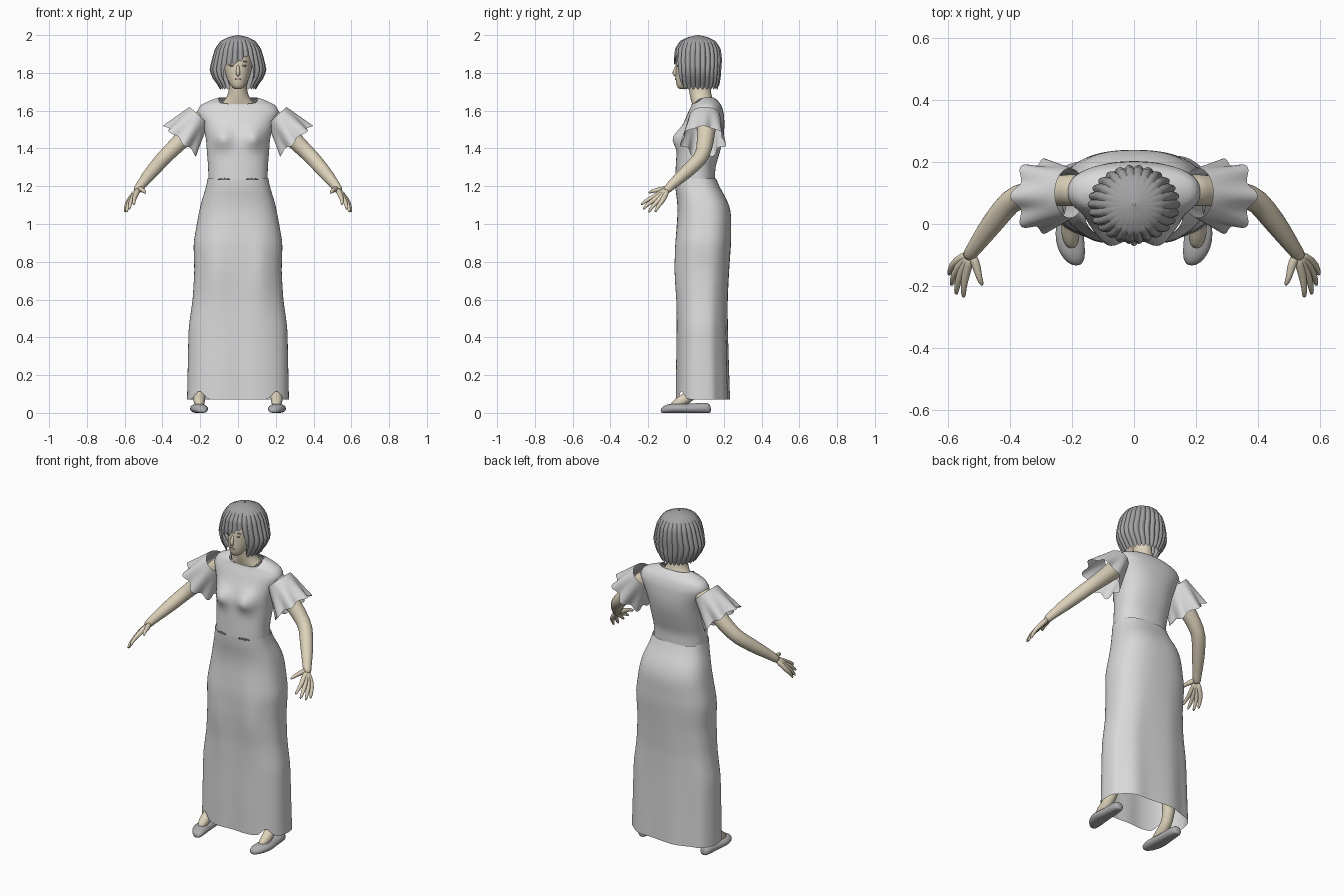
import bpy, bmesh, math
from math import sin, cos, pi, exp
from mathutils import Vector

if "Cube" in bpy.data.objects:
    bpy.data.objects.remove(bpy.data.objects["Cube"])


def material(name, r, g, b):
    m = bpy.data.materials.new(name)
    m.use_nodes = True
    m.diffuse_color = (r, g, b, 1)
    m.node_tree.nodes["Principled BSDF"].inputs["Base Color"].default_value = (r, g, b, 1)
    return m


CLOTH = material("pale cloth", 0.7, 0.7, 0.71)
HAIR = material("grey hair", 0.36, 0.36, 0.37)
SKIN = material("skin", 0.72, 0.64, 0.49)
SHOE = material("grey leather", 0.42, 0.42, 0.43)
TRIM = material("dark trim", 0.2, 0.2, 0.2)
LIP = material("lips", 0.55, 0.4, 0.33)


def loft(name, rings, mat, caps=False, mirror=False, subdiv=1, sharp=None):
    """Skin a list of equal-length closed point rings."""
    bm = bmesh.new()
    rows = [[bm.verts.new(p) for p in ring] for ring in rings]
    n = len(rows[0])
    for a, b in zip(rows, rows[1:]):
        for i in range(n):
            j = (i + 1) % n
            bm.faces.new((a[i], a[j], b[j], b[i]))
    if caps:
        bm.faces.new(rows[0])
        bm.faces.new(rows[-1])
    bmesh.ops.recalc_face_normals(bm, faces=bm.faces)
    mesh = bpy.data.meshes.new(name)
    bm.to_mesh(mesh)
    bm.free()
    mesh.materials.append(mat)
    mesh.shade_smooth()
    if sharp:
        mesh.set_sharp_from_angle(angle=math.radians(sharp))
    ob = bpy.data.objects.new(name, mesh)
    bpy.context.collection.objects.link(ob)
    if mirror:
        ob.modifiers.new("Mirror", "MIRROR")
    if subdiv:
        s = ob.modifiers.new("Smooth", "SUBSURF")
        s.levels = s.render_levels = subdiv
    return ob


def tube(name, path, radii, mat, n=10, mirror=True):
    """Round limb along a path, one radius per point."""
    pts = [Vector(p) for p in path]
    rings = []
    for i, p in enumerate(pts):
        t = (pts[min(i + 1, len(pts) - 1)] - pts[max(i - 1, 0)]).normalized()
        u = t.cross(Vector((0, 1, 0.3))).normalized()
        v = t.cross(u)
        rings.append([p + radii[i] * (u * cos(2 * pi * k / n) + v * sin(2 * pi * k / n))
                      for k in range(n)])
    return loft(name, rings, mat, True, mirror)


def oval(z, rx, y0, y1, dip=0, n=24, k=1.0):
    """Level oval from front y0 to back y1; dip lowers its front."""
    pts = []
    for i in range(n):
        c, s = cos(2 * pi * i / n), sin(2 * pi * i / n)
        pts.append(Vector((math.copysign(abs(c) ** k, c) * rx,
                           (y0 + y1) / 2 + math.copysign(abs(s) ** k, s) * (y1 - y0) / 2,
                           z - dip * max(0, -s))))
    return pts


def lookup(table, z):
    for a, b in zip(table, table[1:]):
        if b[0] <= z <= a[0]:
            f = (a[0] - z) / (a[0] - b[0])
            return [p + (q - p) * f for p, q in zip(a, b)]
    return table[-1]


def bell(x, centre, width):
    return exp(-((x - centre) / width) ** 2)


# Bodice with bust
rings = []
body = [(1.67, .1, .04, .145, .045), (1.658, .14, .03, .165, .02), (1.63, .2, .03, .187, 0),
        (1.59, .22, .01, .2, 0), (1.53, .19, -.015, .205, 0), (1.46, .17, -.04, .2, 0),
        (1.38, .165, -.05, .18, 0), (1.3, .158, -.055, .155, 0), (1.225, .158, -.058, .155, 0)]
steps = [1.67, 1.658, 1.645, 1.63, 1.61] + [1.59 - .0365 * i for i in range(11)]
for z in steps:
    _, rx, y0, y1, dip = lookup(body, z)
    ring = oval(z, rx, y0, y1, dip, 40, .87)
    for p in ring:
        if p.y < .06:
            p.y -= .052 * bell(abs(p.x), .082, .05) * bell(p.z, 1.455, .045)
    rings.append(ring)
loft("bodice", rings, CLOTH)

# Long skirt, open at the hem and arched over each foot
skirt = [(1.24, .161, -.059, .16), (1.19, .17, -.058, .18), (1.12, .195, -.045, .225),
         (1.05, .209, -.045, .24), (.9, .236, -.056, .239), (.75, .231, -.056, .228),
         (.6, .24, -.05, .22), (.45, .262, -.052, .22), (.25, .266, -.056, .225),
         (.07, .27, -.058, .23)]
rings = []
for i in range(25):
    z = 1.24 - 1.17 * i / 24
    _, rx, y0, y1 = lookup(skirt, z)
    ring = oval(z, rx, y0, y1, 0, 64, .8)
    low = max(0, 1 - z / .9)
    for k, p in enumerate(ring):
        if p.y < .05:
            p.y -= .014 * bell(abs(p.x), .12, .06) * bell(z, .75, .2)
            p.y += .012 * bell(p.x, 0, .05) * low
            if z < .1:
                p.z += .05 * bell(abs(p.x), .203, .027)
        else:
            p.y += .006 * low * sin(k * pi / 4)
    rings.append(ring)
loft("skirt", rings, CLOTH)

# Flared ruffle sleeves
axis = Vector((.675, 0, -.74))
side = Vector((.74, 0, .675))
rings = []
for i in range(7):
    t = i / 6
    centre = Vector((.207, .1, 1.575)).lerp(Vector((.303, .09, 1.44)), t)
    ring = []
    for k in range(56):
        a = 2 * pi * k / 56
        wave = cos(7 * a) * t ** 1.5
        r = .066 + .047 * t ** .9 + .013 * wave
        ring.append(centre + side * cos(a) * r + Vector((0, 1, 0)) * sin(a) * (r + .014 * (1 - t))
                    + axis * .008 * wave)
    rings.append(ring)
loft("sleeves", rings, CLOTH, mirror=True)

# Arms and hands
tube("arms", [(.15, .11, 1.58), (.2, .11, 1.55), (.29, .105, 1.45), (.385, .09, 1.36),
              (.42, .05, 1.32), (.475, -.02, 1.255), (.52, -.085, 1.2), (.54, -.11, 1.17)],
     [.05, .055, .047, .04, .04, .035, .024, .023], SKIN, 14)
fingers = {"thumb": ((.507, -.14, 1.18), (.488, -.2, 1.163)),
           "index_finger": ((.545, -.165, 1.145), (.55, -.24, 1.1)),
           "middle_finger": ((.56, -.155, 1.135), (.575, -.23, 1.075)),
           "ring_finger": ((.572, -.14, 1.128), (.59, -.2, 1.058)),
           "little_finger": ((.58, -.12, 1.125), (.598, -.165, 1.06))}
for name, (knuckle, tip) in fingers.items():
    mid = Vector(knuckle).lerp(Vector(tip), .55) + Vector((.004, -.004, .006))
    tube(name + "s", [(.525, -.095, 1.19), knuckle, mid, tip], [.018, .015, .011, .007], SKIN, 8)

# Legs, feet and shoes
tube("legs", [(.1, .08, 1.0), (.14, .07, .55), (.18, .085, .35), (.2, .06, .14),
              (.203, .025, .09), (.207, -.03, .058), (.2, -.08, .03)],
     [.09, .06, .055, .032, .033, .032, .02], SKIN, 14)
rings = []
for y, x, w, h in [(.132, .207, .015, .03), (.122, .207, .03, .05), (.08, .207, .037, .05),
                   (.02, .207, .04, .044), (-.03, .21, .048, .046), (-.08, .203, .046, .046),
                   (-.115, .193, .035, .036), (-.135, .186, .014, .022)]:
    rings.append([Vector((x + w * cos(2 * pi * k / 16), y,
                          max(0, h * (.5 + .6 * sin(2 * pi * k / 16))))) for k in range(16)])
loft("shoes", rings, SHOE, True, True)

# Neck, shoulders and head
loft("neck", [oval(*r) for r in [(1.58, .14, .04, .17), (1.625, .105, .035, .16),
                                 (1.655, .07, .025, .145), (1.69, .05, .018, .132),
                                 (1.74, .046, .01, .13), (1.82, .046, .01, .13)]], SKIN)
loft("head", [oval(*r) for r in [(1.713, .02, -.038, .01), (1.728, .037, -.05, .035),
                                 (1.76, .056, -.056, .09), (1.8, .07, -.056, .14),
                                 (1.85, .08, -.053, .168), (1.9, .082, -.05, .165),
                                 (1.95, .075, -.01, .145), (1.975, .04, .03, .11)]], SKIN, True)
tube("nose", [(0, -.045, 1.845), (0, -.058, 1.815), (0, -.064, 1.796), (0, -.05, 1.782)],
     [.008, .01, .013, .008], SKIN, 8, False)


def plate(name, x, y, z, w, h, mat):
    bpy.ops.mesh.primitive_uv_sphere_add(segments=12, ring_count=8, location=(x, y, z))
    ob = bpy.context.object
    ob.name = name
    ob.scale = (w, .004, h)
    ob.data.materials.append(mat)
    ob.data.shade_smooth()


# Painted face
for s, label in ((1, "left"), (-1, "right")):
    plate(label + "_eye", s * .032, -.044, 1.838, .012, .005, TRIM)
    plate(label + "_eyebrow", s * .034, -.042, 1.86, .015, .0025, HAIR)
plate("lips", 0, -.054, 1.766, .017, .005, LIP)

# Fluted bob, cut high over the face with a swept fringe
shape = [(2.0, .004, .004), (1.99, .05, .05), (1.97, .09, .092), (1.93, .118, .118),
         (1.87, .135, .125), (1.82, .146, .121), (1.78, .137, .119), (1.74, .108, .112),
         (1.7, .085, .095)]
rings = []
N = 156
for i in range(17):
    t = i / 16
    ring = []
    for k in range(N):
        a = 2 * pi * k / N
        front = abs((a + pi) % (2 * pi) - pi)
        f = min(1, max(0, (front - .42) / .33))
        face_edge = 1.87 + .03 * sin(3 * (a if a < pi else a - 2 * pi) - .6)
        lobe = abs(sin(13 * a))
        end = face_edge + (1.712 - face_edge) * f * f * (3 - 2 * f) + .014 * (1 - lobe)
        z = 2 - (2 - end) * t ** 1.6
        _, rx, ry = lookup(shape, z)
        flute = 1 + .075 * (lobe - .6) * min(1, t * 2)
        ring.append(Vector((sin(a) * rx * flute, .063 - cos(a) * ry * flute, z)))
    rings.append(ring)
loft("hair", rings, HAIR, subdiv=0, sharp=40)

# Dark trims at neckline and waist
tube("neckline_trims", [(.075, .042, 1.632), (.095, .06, 1.65), (.1, .09, 1.667)],
     [.006, .009, .006], TRIM, 6)
tube("waist_trims", [(.035, -.056, 1.235), (.07, -.053, 1.238), (.11, -.042, 1.235)],
     [.004, .008, .004], TRIM, 6)
